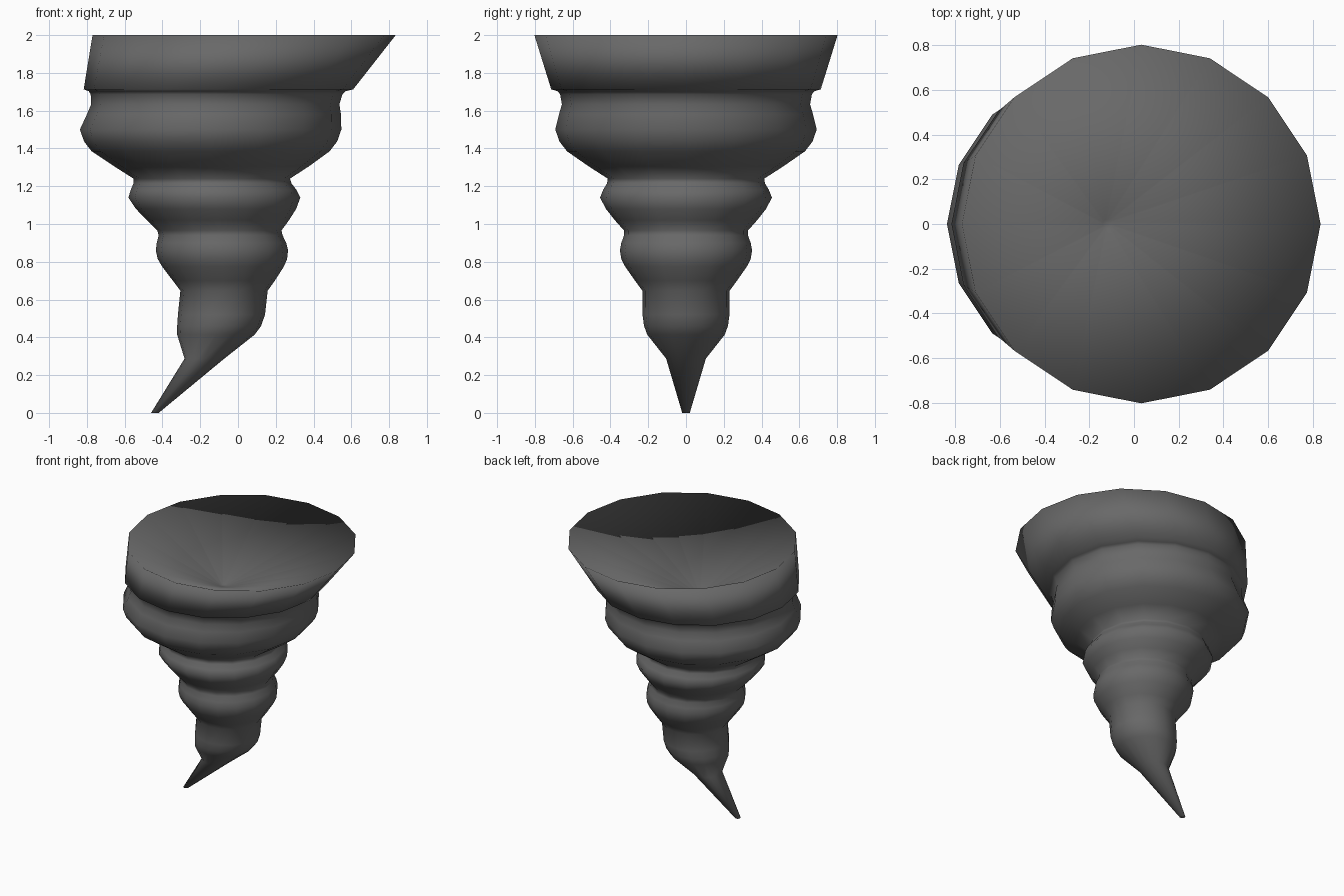
import bpy, bmesh, math

SIDES = 16
# Funnel outline: height, left x, right x of each ring, tip to rim
RINGS = [
    (0.00, -0.46, -0.42), (0.287, -0.283, -0.073), (0.414, -0.322, 0.088),
    (0.46, -0.322, 0.122), (0.52, -0.318, 0.143), (0.647, -0.305, 0.157),
    (0.70, -0.345, 0.195), (0.775, -0.402, 0.243), (0.815, -0.425, 0.26),
    (0.86, -0.435, 0.265), (0.90, -0.43, 0.255), (0.94, -0.42, 0.236),
    (0.966, -0.427, 0.23), (1.02, -0.483, 0.27), (1.08, -0.54, 0.308),
    (1.14, -0.58, 0.33), (1.18, -0.568, 0.31), (1.215, -0.553, 0.283),
    (1.24, -0.553, 0.275), (1.305, -0.655, 0.375), (1.385, -0.775, 0.485),
    (1.437, -0.815, 0.525), (1.50, -0.837, 0.547), (1.58, -0.80, 0.545),
    (1.634, -0.777, 0.537), (1.687, -0.78, 0.553), (1.703, -0.79, 0.57),
    (1.713, -0.817, 0.61), (2.00, -0.77, 0.835),
    (1.63, -0.14, -0.10),          # bottom of the hollow in the top
]

bm = bmesh.new()
loops = []
for z, left, right in RINGS:
    c, r = (left + right) / 2, (right - left) / 2
    loops.append([bm.verts.new((c + r * math.cos(math.tau * i / SIDES),
                                r * math.sin(math.tau * i / SIDES), z))
                  for i in range(SIDES)])
# Skin between neighbouring rings
for a, b in zip(loops, loops[1:]):
    for i in range(SIDES):
        j = (i + 1) % SIDES
        bm.faces.new((a[i], a[j], b[j], b[i]))
# Tiny caps at the tip and in the hollow
bm.faces.new(loops[0][::-1])
bm.faces.new(loops[-1])
for f in bm.faces:
    f.smooth = True

mesh = bpy.data.meshes.new("tornado_funnel")
bm.to_mesh(mesh)
bm.free()
mat = bpy.data.materials.new("dark grey")
mat.diffuse_color = (0.14, 0.14, 0.14, 1)
mesh.materials.append(mat)
funnel = bpy.data.objects.new("tornado_funnel", mesh)
bpy.context.collection.objects.link(funnel)
